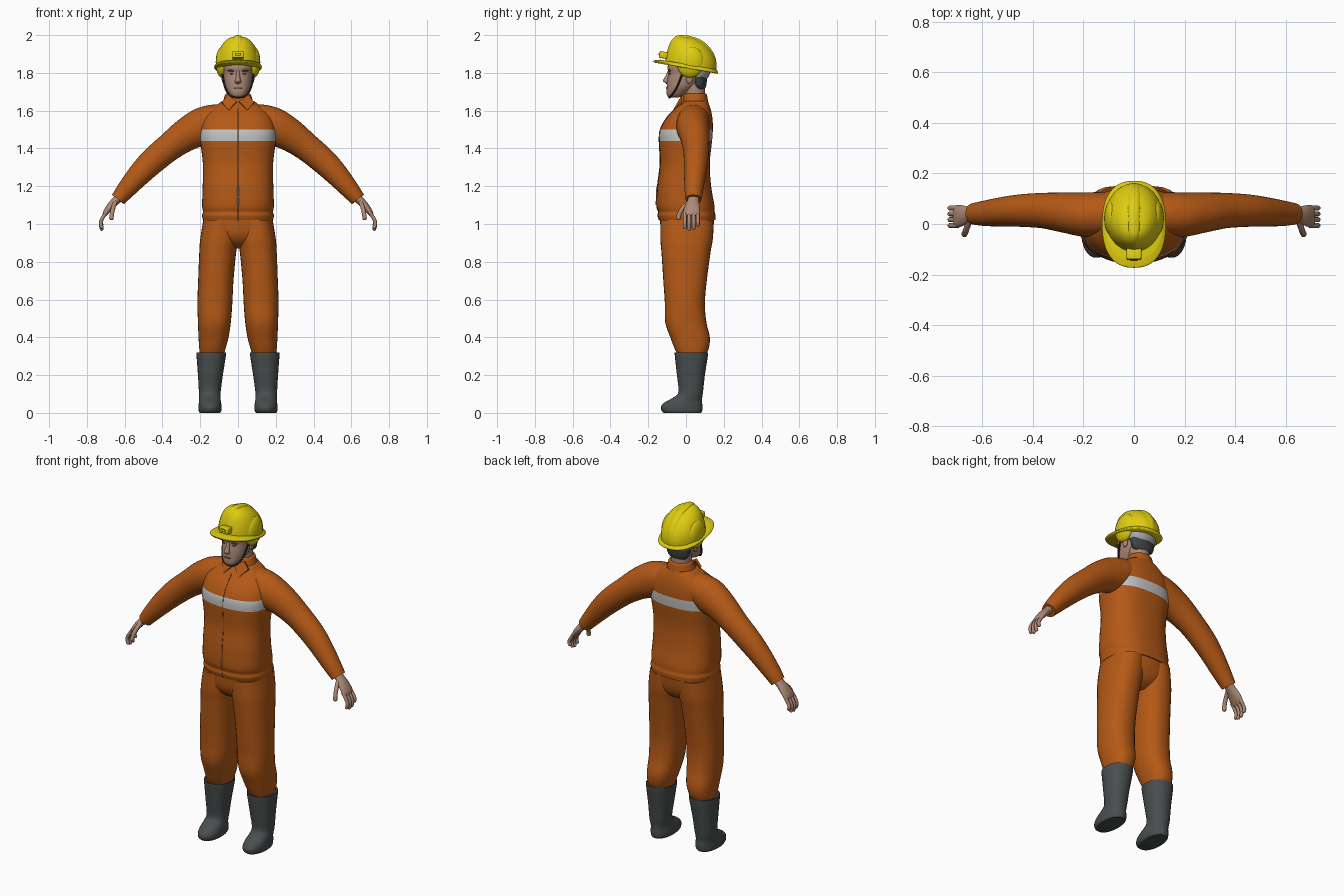
import bpy, bmesh, math
from mathutils import Vector, Matrix

cube = bpy.data.objects.get("Cube")
if cube:
    bpy.data.objects.remove(cube)


def material(name, r, g, b):
    m = bpy.data.materials.new(name)
    m.diffuse_color = (r, g, b, 1)
    m.use_nodes = True
    node = m.node_tree.nodes["Principled BSDF"]
    node.inputs["Base Color"].default_value = (r, g, b, 1)
    node.inputs["Roughness"].default_value = 0.7
    return m


ORANGE = material("orange cloth", 0.46, 0.10, 0.008)
SEAM = material("seam brown", 0.2, 0.05, 0.01)
SILVER = material("reflective silver", 0.55, 0.55, 0.55)
YELLOW = material("helmet yellow", 0.74, 0.61, 0.005)
SKIN = material("skin", 0.42, 0.25, 0.18)
BROWN = material("brow brown", 0.2, 0.11, 0.08)
HAIR = material("dark hair", 0.05, 0.055, 0.055)
RUBBER = material("boot rubber", 0.065, 0.075, 0.075)
BLACK = material("strap black", 0.015, 0.015, 0.015)
GREY = material("light grey plastic", 0.4, 0.4, 0.42)

TILT = (Matrix.Translation((0, 0, 1.835)) @ Matrix.Rotation(math.radians(-10), 4, "X")
        @ Matrix.Translation((0, 0, -1.835)))


def finish(name, bm, mat, matrix=None):
    bmesh.ops.recalc_face_normals(bm, faces=bm.faces)
    for f in bm.faces:
        f.smooth = True
    me = bpy.data.meshes.new(name)
    bm.to_mesh(me)
    bm.free()
    if matrix:
        me.transform(matrix)
    me.set_sharp_from_angle(angle=math.radians(50))
    me.materials.append(mat)
    ob = bpy.data.objects.new(name, me)
    bpy.context.collection.objects.link(ob)
    return ob


def smooth_path(rows, steps):
    """Catmull-Rom interpolation through rows of numbers."""
    out = []
    for i in range(len(rows) - 1):
        p = [rows[max(0, min(len(rows) - 1, i + k))] for k in (-1, 0, 1, 2)]
        for s in range(steps):
            t = s / steps
            out.append([b + 0.5 * t * (c - a + t * (2 * a - 5 * b + 4 * c - d + t * (3 * (b - c) + d - a)))
                        for a, b, c, d in zip(*p)])
    return out + [list(rows[-1])]


def loft(name, rows, mat, flat=True, power=2, sides=32, steps=4, matrix=None):
    """Skin over rows of (x, y, z, a, b); flat rings are level, others cross the path."""
    rows = smooth_path(rows, steps)
    bm = bmesh.new()
    rings = []
    for i, (x, y, z, a, b) in enumerate(rows):
        u, v = Vector((1, 0, 0)), Vector((0, 1, 0))
        if not flat:
            t = Vector(rows[min(i + 1, len(rows) - 1)][:3]) - Vector(rows[max(i - 1, 0)][:3])
            t.normalize()
            u = (v - t * v.dot(t)).normalized()
            v = t.cross(u)
        ring = []
        for k in range(sides):
            ang = math.tau * k / sides
            c, s = math.cos(ang), math.sin(ang)
            c = math.copysign(abs(c) ** (2 / power), c)
            s = math.copysign(abs(s) ** (2 / power), s)
            ring.append(bm.verts.new(Vector((x, y, z)) + u * a * c + v * b * s))
        rings.append(ring)
    for lo, hi in zip(rings, rings[1:]):
        for k in range(sides):
            j = (k + 1) % sides
            bm.faces.new((lo[k], lo[j], hi[j], hi[k]))
    bm.faces.new(rings[0])
    bm.faces.new(rings[-1])
    return finish(name, bm, mat, matrix)


def centred(rows):
    """(z, half width, front y, back y) to loft rows."""
    return [(0, (f + k) / 2, z, r, (k - f) / 2) for z, r, f, k in rows]


def sided(rows, s):
    """(z, inner x, outer x, front y, back y) to loft rows on side s."""
    return [(s * (i + o) / 2, (f + k) / 2, z, (o - i) / 2, (k - f) / 2) for z, i, o, f, k in rows]


def tube(name, pts, r, mat, sides=10):
    return loft(name, [(*p, r, r) for p in pts], mat, flat=False, sides=sides)


def ball(name, loc, size, mat, matrix=None):
    bm = bmesh.new()
    bmesh.ops.create_uvsphere(bm, u_segments=24, v_segments=14, radius=1)
    local = Matrix.Translation(loc) @ Matrix.Diagonal((*size, 1))
    return finish(name, bm, mat, matrix @ local if matrix else local)


def box(name, loc, size, mat, bevel, matrix=None):
    bm = bmesh.new()
    bmesh.ops.create_cube(bm, size=1)
    bmesh.ops.transform(bm, matrix=Matrix.Translation(loc) @ Matrix.Diagonal((*size, 1)), verts=bm.verts)
    bmesh.ops.bevel(bm, geom=bm.edges[:], offset=bevel, segments=3, affect="EDGES", profile=0.5)
    return finish(name, bm, mat, matrix)


# Jacket body with reflective chest band
TORSO = [(1.02, .186, -.142, .155), (1.045, .19, -.15, .157), (1.065, .186, -.147, .152),
         (1.1, .19, -.156, .15), (1.2, .187, -.152, .133), (1.32, .186, -.138, .126),
         (1.44, .2, -.143, .138), (1.5, .2, -.137, .142), (1.56, .185, -.105, .14),
         (1.61, .14, -.06, .13), (1.65, .085, -.028, .115)]
jacket = loft("jacket", centred(TORSO), ORANGE, power=2.5, sides=48)
jacket.data.materials.append(SILVER)
for p in jacket.data.polygons:
    if 1.44 < p.center.z < 1.5:
        p.material_index = 1

# Front fastening and zip
tube("front_seam", [(0, f + .001, z) for z, r, f, k in TORSO[:-1]], .0025, SEAM, 8)
tube("zip", [(0, f - .001, z) for z, r, f, k in TORSO[3:5]], .004, GREY, 8)

# Collar with two folded points
loft("collar", centred([(1.61, .1, -.045, .125), (1.65, .08, -.028, .117), (1.685, .068, -.012, .11),
                        (1.69, .06, -.005, .1)]), ORANGE)
for s, side in ((1, "left"), (-1, "right")):
    bm = bmesh.new()
    quad = [(.006, -.042, 1.65), (.055, -.022, 1.685), (.085, -.025, 1.645), (.05, -.068, 1.603)]
    face = bm.faces.new([bm.verts.new((s * x, y, z)) for x, y, z in quad])
    ext = bmesh.ops.extrude_face_region(bm, geom=[face])["geom"]
    bmesh.ops.translate(bm, vec=(0, .012, -.008), verts=[e for e in ext if isinstance(e, bmesh.types.BMVert)])
    finish(side + "_collar_point", bm, ORANGE)

# Trousers seat
loft("trouser_seat", centred([(.87, .05, -.05, .07), (.9, .12, -.1, .115), (.95, .18, -.13, .14),
                              (1.03, .183, -.138, .15)]), ORANGE, power=2.4)

SLEEVE = [(.05, .04, 1.565, .075, .07), (.12, .04, 1.545, .085, .09), (.19, .037, 1.515, .088, .1),
          (.27, .045, 1.475, .08, .088), (.36, .053, 1.41, .07, .075), (.45, .053, 1.335, .064, .07),
          (.52, .048, 1.265, .058, .062), (.59, .042, 1.185, .05, .05), (.635, .04, 1.13, .042, .04)]
LEG = [(.3, .078, .2, -.04, .1), (.34, .066, .205, -.06, .12), (.4, .05, .209, -.083, .126),
       (.48, .038, .212, -.11, .108), (.58, .03, .215, -.112, .1), (.7, .024, .211, -.12, .11),
       (.85, .01, .205, -.13, .13), (.92, 0, .2, -.136, .142), (1.02, 0, .184, -.135, .148)]
BOOT = [(0, .096, .203, -.118, .08), (.012, .088, .208, -.13, .086), (.035, .087, .209, -.132, .087),
        (.058, .09, .207, -.11, .085), (.08, .093, .206, -.07, .086), (.11, .092, .207, -.04, .09),
        (.2, .08, .212, -.048, .1), (.312, .063, .22, -.06, .117), (.316, .068, .215, -.055, .112)]
PALM = [(.62, .04, 1.15, .03, .026), (.648, .038, 1.122, .03, .022), (.675, .034, 1.093, .04, .02),
        (.7, .03, 1.06, .044, .015), (.708, .03, 1.045, .036, .009)]

for s, side in ((1, "left"), (-1, "right")):
    # Arms and legs
    loft(side + "_sleeve", [(s * x, *rest) for x, *rest in SLEEVE], ORANGE, flat=False)
    loft(side + "_trouser_leg", sided(LEG, s), ORANGE, power=2.3)
    loft(side + "_boot", sided(BOOT, s), RUBBER, power=2.2)
    # Hands
    loft(side + "_palm", [(s * x, *rest) for x, *rest in PALM], SKIN, flat=False, sides=20)
    for i, name in enumerate(("index", "middle", "ring", "little")):
        y = -.006 + i * .023
        drop = (.01, 0, .004, .022)[i]
        pts = [(.695, y, 1.065), (.718, y, 1.03), (.727, y, 1.0 + drop / 2), (.722, y, .973 + drop)]
        tube(f"{side}_{name}_finger", [(s * a, b, c) for a, b, c in pts], .01, SKIN)
        ball(f"{side}_{name}_fingertip", (s * .722, y, .974 + drop), (.01, .01, .01), SKIN)
    thumb = [(.65, .015, 1.115), (.662, -.02, 1.08), (.668, -.036, 1.05), (.67, -.04, 1.032)]
    tube(side + "_thumb", [(s * a, b, c) for a, b, c in thumb], .012, SKIN)
    ball(side + "_thumb_tip", (s * .67, -.04, 1.032), (.012, .012, .012), SKIN)
    # Face details
    ball(side + "_ear", (s * .077, .018, 1.775), (.01, .019, .032), SKIN)
    ball(side + "_eyebrow", (s * .033, -.087, 1.812), (.024, .007, .005), BROWN)
    ball(side + "_eye", (s * .032, -.085, 1.796), (.013, .006, .004), BROWN)
    # Chin strap
    strap = [(.086, -.005, 1.835), (.08, -.025, 1.78), (.068, -.05, 1.72), (.04, -.078, 1.678), (0, -.088, 1.669)]
    tube(side + "_chin_strap", [(s * a, b, c) for a, b, c in strap], .005, BLACK)
    # Helmet side bulge
    ball(side + "_helmet_bulge", (s * .085, .02, 1.86), (.033, .072, .082), YELLOW, TILT)

# Neck and head
loft("neck", centred([(1.62, .06, -.01, .1), (1.7, .056, -.01, .1), (1.78, .058, -.02, .098)]), SKIN)
loft("head", centred([(1.67, .02, -.088, -.04), (1.677, .036, -.098, -.02), (1.695, .05, -.104, .01),
                      (1.725, .066, -.102, .05), (1.76, .074, -.1, .085), (1.8, .078, -.093, .098),
                      (1.835, .08, -.097, .1), (1.88, .07, -.07, .1)]), SKIN, power=2.2)
loft("nose", centred([(1.742, .008, -.104, -.08), (1.75, .017, -.114, -.08), (1.76, .015, -.122, -.08),
                      (1.785, .01, -.108, -.08), (1.81, .009, -.097, -.08)]), SKIN, sides=16)
ball("mouth", (0, -.1, 1.72), (.024, .006, .004), BROWN)
loft("hair", centred([(1.715, .05, .05, .1), (1.735, .068, .035, .108), (1.78, .078, .025, .112),
                      (1.82, .083, -.01, .115), (1.86, .08, -.03, .11)]), HAIR)

# Helmet shell, brim, ridge and harness
DOME = [(1.83, 1, .025), (1.87, .985, .022), (1.91, .91, .015), (1.945, .77, .004),
        (1.97, .58, -.006), (1.984, .36, -.014), (1.99, .03, -.018)]
loft("helmet_shell", [(0, y, z, .114 * k, .137 * k) for z, k, y in DOME], YELLOW, sides=48, matrix=TILT)
loft("helmet_ridge", [(0, y, z + .007, .05 * k, .137 * k) for z, k, y in DOME], YELLOW, power=2.6, matrix=TILT)
loft("helmet_brim", centred([(1.825, .122, -.169, .17), (1.83, .126, -.174, .174), (1.836, .124, -.172, .172),
                             (1.846, .112, -.14, .162)]), YELLOW, power=2.4, sides=48, matrix=TILT)
loft("helmet_harness", centred([(1.79, .078, .02, .122), (1.81, .086, -.01, .13), (1.84, .088, -.02, .135)]),
     GREY, matrix=TILT)

# Lamp bracket on the helmet front
box("lamp_bracket", (0, -.125, 1.873), (.058, .05, .036), YELLOW, .006, TILT)
box("bracket_slot", (0, -.149, 1.873), (.034, .006, .014), BLACK, .002, TILT)
box("bracket_slot_cover", (0, -.151, 1.873), (.028, .006, .009), YELLOW, .002, TILT)
